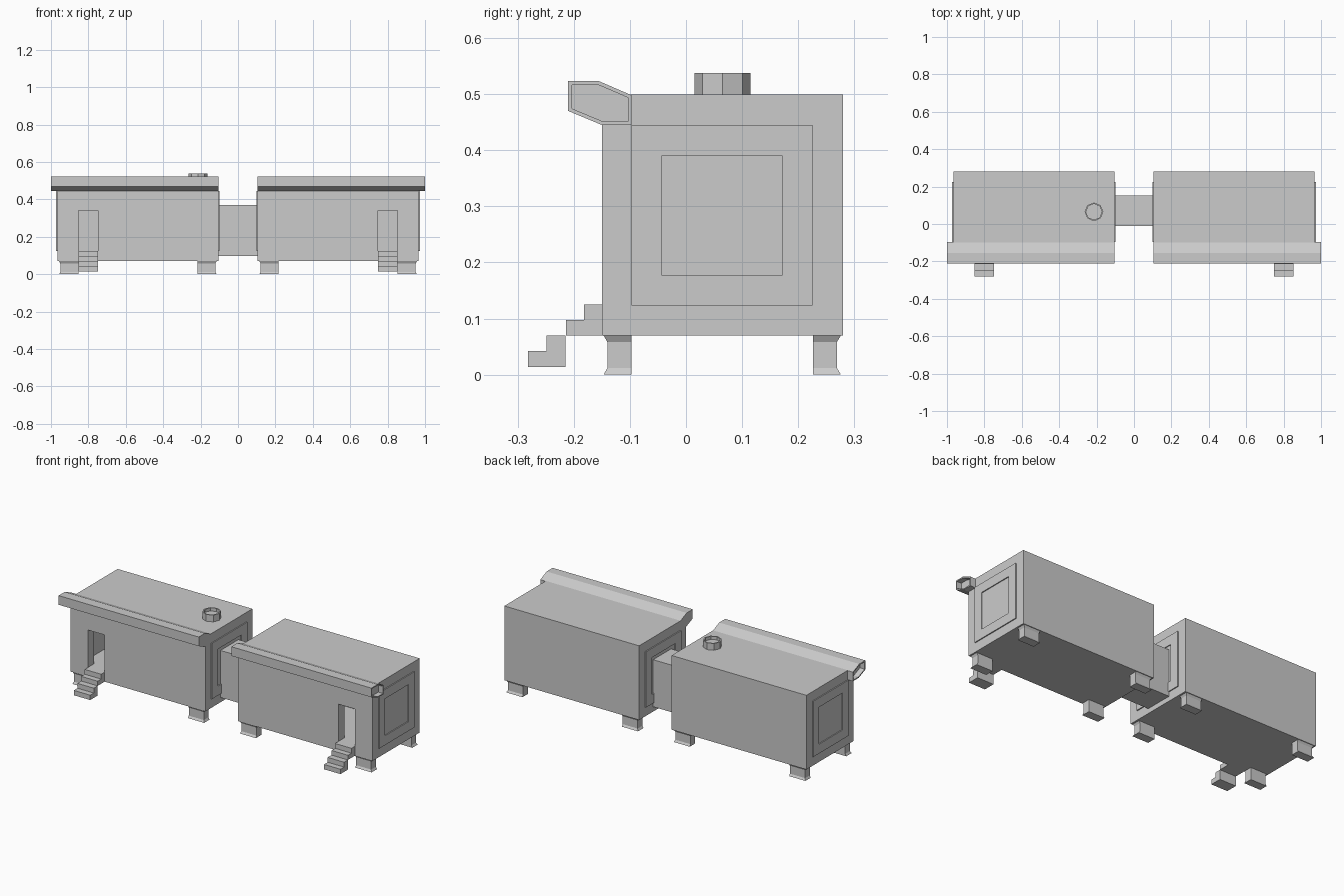
import bpy, bmesh
from mathutils import Vector

if "Cube" in bpy.data.objects:
    bpy.data.objects.remove(bpy.data.objects["Cube"])


def finish(name, bm):
    bmesh.ops.recalc_face_normals(bm, faces=bm.faces[:])
    mesh = bpy.data.meshes.new(name)
    bm.to_mesh(mesh)
    bm.free()
    obj = bpy.data.objects.new(name, mesh)
    bpy.context.scene.collection.objects.link(obj)
    return obj


def prism(pts, xa, xb):
    """Extrude a (y, z) profile along x."""
    bm = bmesh.new()
    a = [bm.verts.new((xa, y, z)) for y, z in pts]
    b = [bm.verts.new((xb, y, z)) for y, z in pts]
    bm.faces.new(a)
    bm.faces.new(b[::-1])
    n = len(pts)
    for i in range(n):
        bm.faces.new((a[i], b[i], b[(i + 1) % n], a[(i + 1) % n]))
    bmesh.ops.recalc_face_normals(bm, faces=bm.faces[:])
    return bm


def rect(y0, y1, z0, z1):
    return [(y0, z0), (y1, z0), (y1, z1), (y0, z1)]


def recess(bm, direction, rim, depth):
    """Inset the faces looking along direction and sink them."""
    d = Vector(direction)
    bm.normal_update()
    faces = [f for f in bm.faces if f.normal.dot(d) > 0.99]
    bmesh.ops.inset_region(bm, faces=faces, thickness=rim, use_even_offset=True)
    new = bmesh.ops.extrude_discrete_faces(bm, faces=faces)["faces"]
    verts = list({v for f in new for v in f.verts})
    bmesh.ops.translate(bm, verts=verts, vec=-d * depth)
    return bm


def cut(obj, cutter):
    cutter.hide_render = True
    mod = obj.modifiers.new("cut", "BOOLEAN")
    mod.operation = "DIFFERENCE"
    mod.solver = "EXACT"
    mod.object = cutter
    bpy.context.view_layer.objects.active = obj
    bpy.ops.object.modifier_apply(modifier=mod.name)
    bpy.data.objects.remove(cutter)


def leg(name, x_in, x_out, y_in, y_out):
    """Square leg flaring outward at its foot and top."""
    bm = bmesh.new()
    sx = 0.007 if x_out > x_in else -0.007
    sy = 0.007 if y_out > y_in else -0.007
    rings = []
    for z, k in ((0, 0), (0.012, 1), (0.058, 1), (0.07, 0)):
        xo, yo = x_out - sx * k, y_out - sy * k
        rings.append([bm.verts.new((x, y, z)) for x, y in
                      ((x_in, y_in), (xo, y_in), (xo, yo), (x_in, yo))])
    for lo, hi in zip(rings, rings[1:]):
        for i in range(4):
            j = (i + 1) % 4
            bm.faces.new((lo[i], lo[j], hi[j], hi[i]))
    bm.faces.new(rings[0])
    bm.faces.new(rings[-1])
    finish(name, bm)


AWNING = [(-0.21, 0.523), (-0.155, 0.523), (-0.097, 0.498),
          (-0.097, 0.445), (-0.15, 0.445), (-0.21, 0.47)]
STAIRS = [(-0.15, 0.125), (-0.182, 0.125), (-0.182, 0.097), (-0.214, 0.097),
          (-0.214, 0.07), (-0.249, 0.07), (-0.249, 0.042), (-0.282, 0.042),
          (-0.282, 0.014), (-0.215, 0.014), (-0.215, 0.07), (-0.15, 0.07)]

for side, s in (("left", -1), ("right", 1)):
    # Hollow cabin with an open doorway
    cabin = finish(side + "_cabin",
                   prism(rect(-0.15, 0.28, 0.07, 0.499), s * 0.104, s * 0.966))
    cut(cabin, finish("room_cutter",
                      prism(rect(-0.097, 0.226, 0.125, 0.445), s * 0.158, s * 0.912)))
    cut(cabin, finish("door_cutter",
                      prism(rect(-0.2, -0.05, 0.125, 0.34), s * 0.748, s * 0.853)))

    # Raised frames on both end walls
    for end, xa, xb, d in (("outer", 0.96, 0.972, s), ("inner", 0.11, 0.098, -s)):
        bm = prism(rect(-0.097, 0.225, 0.123, 0.445), s * xa, s * xb)
        recess(bm, (d, 0, 0), 0.054, 0.0055)
        finish(f"{side}_{end}_frame", bm)

    # Awning beam with hollow outer end
    finish(side + "_awning",
           recess(prism(AWNING, s * 0.104, s), (s, 0, 0), 0.0065, 0.03))

    # Entrance stairs
    finish(side + "_stairs", prism(STAIRS, s * 0.748, s * 0.853))

    # Four legs
    for end, xi, xo in (("outer", 0.853, 0.957), ("inner", 0.217, 0.114)):
        leg(f"{side}_{end}_front_leg", s * xi, s * xo, -0.097, -0.147)
        leg(f"{side}_{end}_back_leg", s * xi, s * xo, 0.226, 0.276)

# Passage joining the cabins
finish("passage", prism(rect(-0.012, 0.152, 0.098, 0.37), -0.104, 0.104))

# Octagonal roof vent
bm = bmesh.new()
bmesh.ops.create_cone(bm, cap_ends=True, segments=8, radius1=0.05, radius2=0.05, depth=0.042)
bmesh.ops.translate(bm, verts=bm.verts[:], vec=(-0.214, 0.065, 0.517))
finish("roof_vent", recess(bm, (0, 0, 1), 0.007, 0.018))
